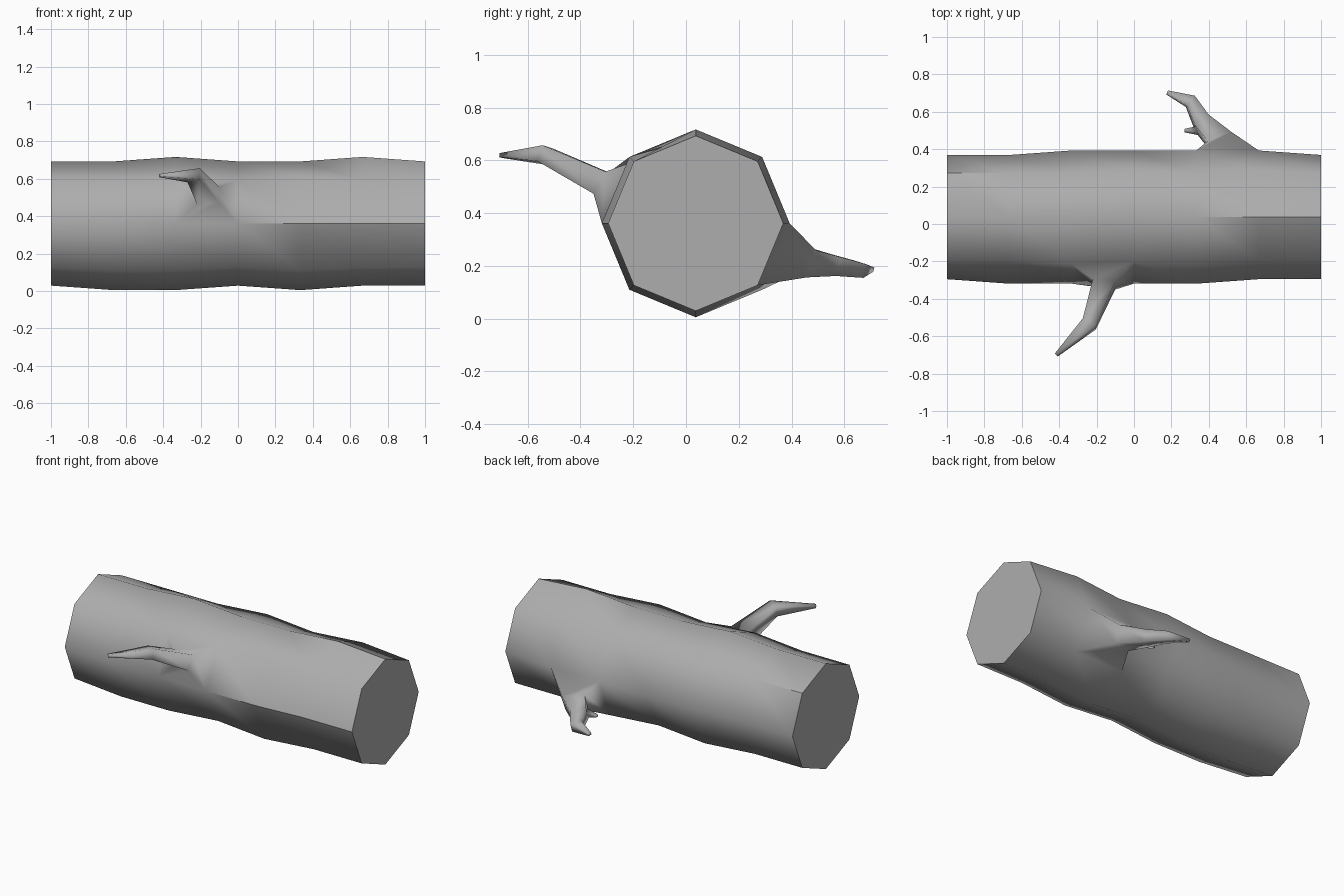
import bpy, bmesh
from math import sin, cos, pi
from mathutils import Vector

cube = bpy.data.objects.get("Cube")
if cube:
    bpy.data.objects.remove(cube, do_unlink=True)

wood = bpy.data.materials.new("grey_wood")
wood.use_nodes = True
GREY = (0.42, 0.42, 0.42, 1)
wood.diffuse_color = GREY
wood.node_tree.nodes["Principled BSDF"].inputs["Base Color"].default_value = GREY

bm = bmesh.new()

# Trunk: one pattern per long ridge, marking the rings where it swells
BACK, BACK_UP, TOP, FRONT_UP, FRONT, FRONT_LOW, BOTTOM, BACK_LOW = range(8)
swells = ["..oooo.", "...o.o.", "..o..o.", "..o.o..",
          ".oooo..", ".oo.o..", ".oo.o..", "..o.o.."]
rings = []
for i in range(7):
    ring = []
    for j, pattern in enumerate(swells):
        r = 0.356 if pattern[i] == "o" else 0.332
        a = j * pi / 4
        ring.append(bm.verts.new((i / 3 - 1, 0.037 + r * cos(a), 0.361 + r * sin(a))))
    rings.append(ring)

side = {}
for i in range(6):
    for j in range(8):
        k = (j + 1) % 8
        side[i, j] = bm.faces.new((rings[i][j], rings[i][k],
                                   rings[i + 1][k], rings[i + 1][j]))

# Flat sawn ends
caps = [bm.faces.new(rings[0][::-1]), bm.faces.new(rings[6])]
for cap in caps:
    for e in cap.edges:
        e.smooth = False
bm.normal_update()


def grow(face, path):
    """Replace a face by a tapering branch through (centre, scale) stations."""
    base = list(face.verts)
    middle = face.calc_center_median()
    normal = face.normal.copy()
    offsets = [v.co - middle for v in base]
    bm.faces.remove(face)
    points = [Vector(p) for p, s in path]
    before, quads = normal, []
    for n, (point, (_, size)) in enumerate(zip(points, path)):
        after = (points[n + 1] - point).normalized() if n + 1 < len(points) else before
        turn = normal.rotation_difference(before + after)
        ring = [bm.verts.new(point + size * (turn @ o)) for o in offsets]
        for a in range(len(base)):
            b = (a + 1) % len(base)
            quads.append(bm.faces.new((base[a], base[b], ring[b], ring[a])))
        base, before = ring, after
    bm.faces.new(base)
    bm.normal_update()
    return quads


# Front branch
grow(side[2, FRONT_UP], [((-0.16, -0.32, 0.512), 0.36),
                         ((-0.238, -0.533, 0.62), 0.24),
                         ((-0.415, -0.70, 0.618), 0.06)])

# Back branch with a short twig on its second section
quads = grow(side[4, BACK_LOW], [((0.455, 0.452, 0.215), 0.41),
                                 ((0.36, 0.55, 0.205), 0.28),
                                 ((0.302, 0.655, 0.187), 0.20),
                                 ((0.178, 0.703, 0.188), 0.06)])
grow(min(quads[4:8], key=lambda f: f.normal.x), [((0.335, 0.50, 0.20), 0.35),
                                                 ((0.27, 0.50, 0.20), 0.14)])

# Hard ridges running in from the ends
for ridge, spans in ((FRONT, (3, 4, 5)), (TOP, (4, 5)), (BACK_UP, (0,))):
    for i in spans:
        bm.edges.get((rings[i][ridge], rings[i + 1][ridge])).smooth = False

for f in bm.faces:
    f.smooth = f not in caps

mesh = bpy.data.meshes.new("log")
bm.to_mesh(mesh)
bm.free()
mesh.materials.append(wood)
log = bpy.data.objects.new("log", mesh)
bpy.context.collection.objects.link(log)
